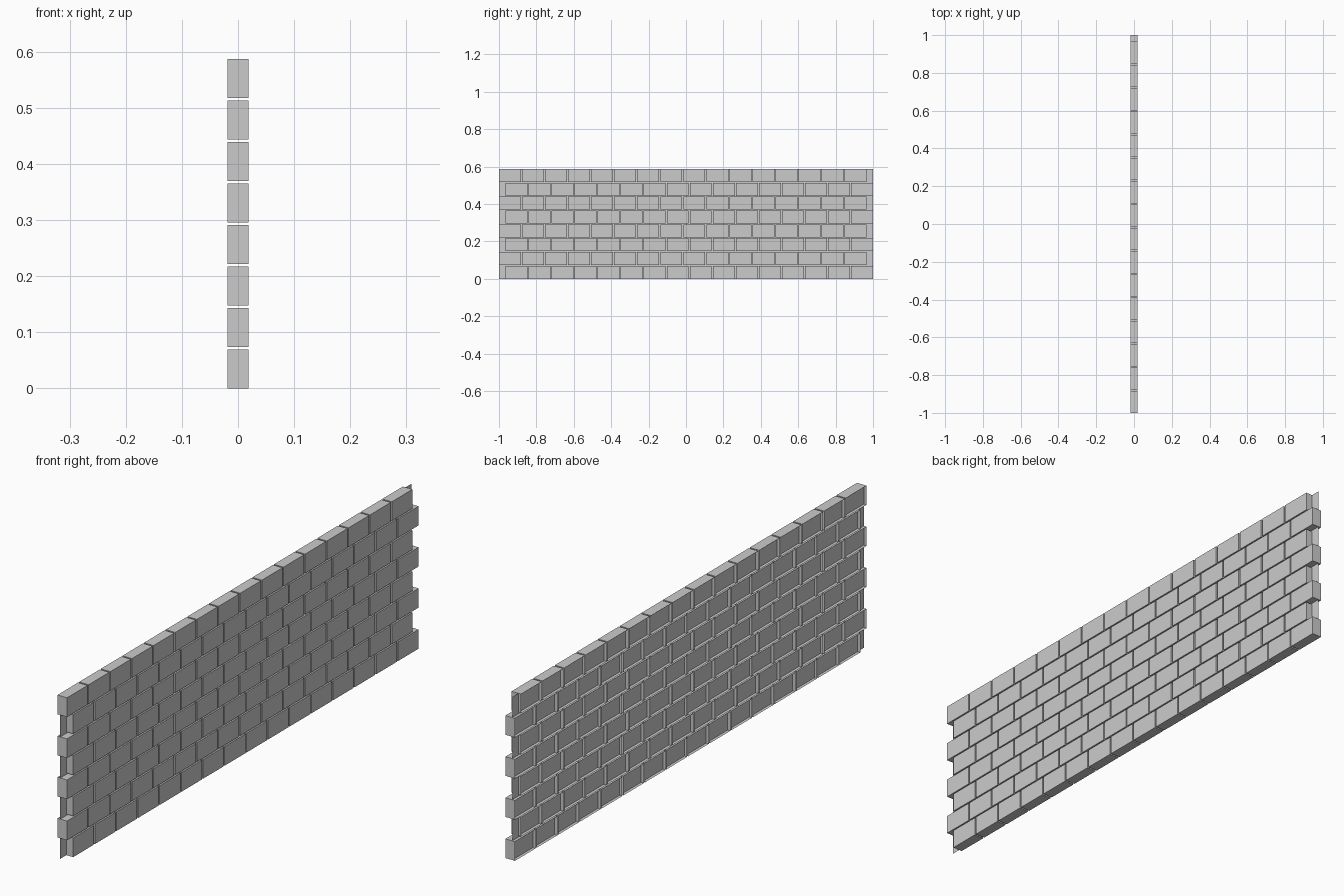
import bpy, bmesh

if "Cube" in bpy.data.objects:
    bpy.data.objects.remove(bpy.data.objects["Cube"])

ROWS, COLS = 8, 16
H, PITCH_Z = 0.0692, 0.074       # brick height and row spacing
PITCH_Y, GAP_Y = 0.1232, 0.006   # brick spacing and joint width
HALF_X = 0.019                   # half brick depth
SHEET_X = -0.008                 # mortar sheet position
TOP = (ROWS - 1) * PITCH_Z + H


def finish(bm, name):
    mesh = bpy.data.meshes.new(name)
    bm.to_mesh(mesh)
    bm.free()
    obj = bpy.data.objects.new(name, mesh)
    bpy.context.collection.objects.link(obj)
    return obj


def add_brick(bm, y0, y1, z0, z1):
    """Box shell left open on its -x back."""
    front = [bm.verts.new((HALF_X, y, z)) for y, z in ((y0, z0), (y1, z0), (y1, z1), (y0, z1))]
    back = [bm.verts.new((-HALF_X, v.co.y, v.co.z)) for v in front]
    bm.faces.new(front)
    for i in range(4):
        j = (i + 1) % 4
        bm.faces.new((front[j], front[i], back[i], back[j]))


# courses of bricks, alternate rows shifted toward the other end
row_len = COLS * PITCH_Y - GAP_Y
for r in range(ROWS):
    bm = bmesh.new()
    start = -1.0 if r % 2 else 1.0 - row_len
    for c in range(COLS):
        y = start + c * PITCH_Y
        add_brick(bm, y, y + PITCH_Y - GAP_Y, r * PITCH_Z, r * PITCH_Z + H)
    finish(bm, f"brick_course_{r + 1}")

# thin mortar sheet running through all the bricks
bm = bmesh.new()
bm.faces.new([bm.verts.new((SHEET_X, y, z)) for y, z in ((-1, 0), (1, 0), (1, TOP), (-1, TOP))])
finish(bm, "mortar_sheet")
